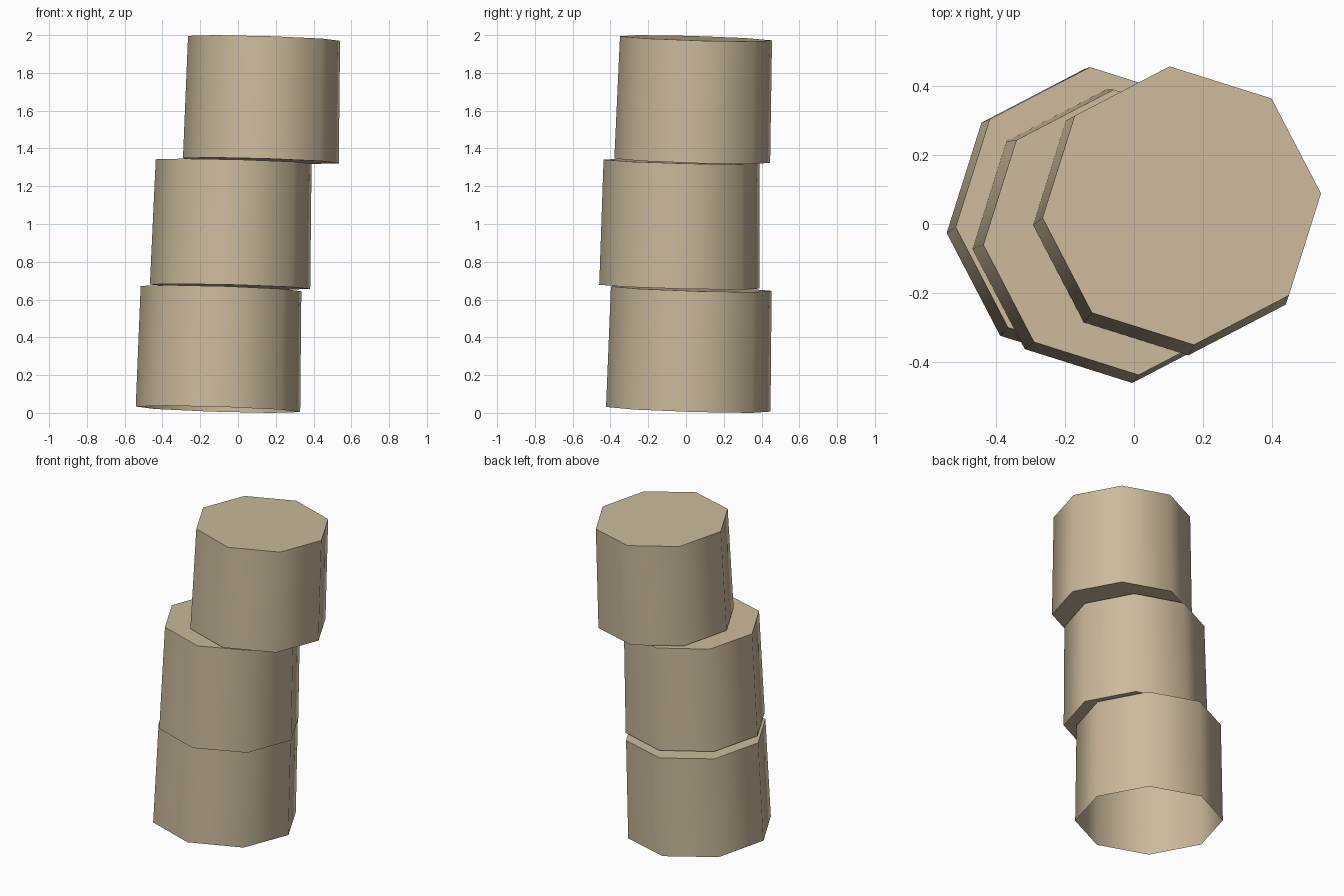
import bpy, bmesh, math

if "Cube" in bpy.data.objects:
    bpy.data.objects.remove(bpy.data.objects["Cube"])

stone = bpy.data.materials.new("sandy stone")
stone.diffuse_color = (0.60, 0.49, 0.33, 1)
stone.use_nodes = True
stone.node_tree.nodes["Principled BSDF"].inputs["Base Color"].default_value = stone.diffuse_color

SIDES = 8
TURN = math.radians(5)


def ring(bm, centre, radius, slope):
    # octagon lying in a plane that falls towards +x and +y
    cx, cy, cz = centre
    out = []
    for i in range(SIDES):
        a = TURN + i * 2 * math.pi / SIDES
        x, y = radius * math.cos(a), radius * math.sin(a)
        out.append(bm.verts.new((cx + x, cy + y, cz - slope * (x + y))))
    return out


def drum(name, low, r_low, high, r_high, slope, closed_bottom=True):
    bm = bmesh.new()
    a = ring(bm, low, r_low, slope)
    b = ring(bm, high, r_high, slope)
    for i in range(SIDES):
        j = (i + 1) % SIDES
        bm.faces.new((a[i], a[j], b[j], b[i])).smooth = True
    bm.faces.new(b)
    if closed_bottom:
        bm.faces.new(a[::-1])
    # crisp rims, rounded-looking sides
    for e in bm.edges:
        if (e.verts[0] in a) == (e.verts[1] in a):
            e.smooth = False
    me = bpy.data.meshes.new(name)
    bm.to_mesh(me)
    bm.free()
    me.materials.append(stone)
    ob = bpy.data.objects.new(name, me)
    bpy.context.collection.objects.link(ob)


# three slightly tapered, leaning column drums; the lowest is open underneath
drum("lower_drum", (-0.106, 0.012, 0.019), 0.437, (-0.09, 0.028, 0.658), 0.427, 0.031, False)
drum("middle_drum", (-0.042, -0.035, 0.668), 0.426, (-0.023, -0.024, 1.331), 0.414, 0.026)
drum("upper_drum", (0.121, 0.033, 1.335), 0.414, (0.138, 0.053, 1.983), 0.404, 0.030)
